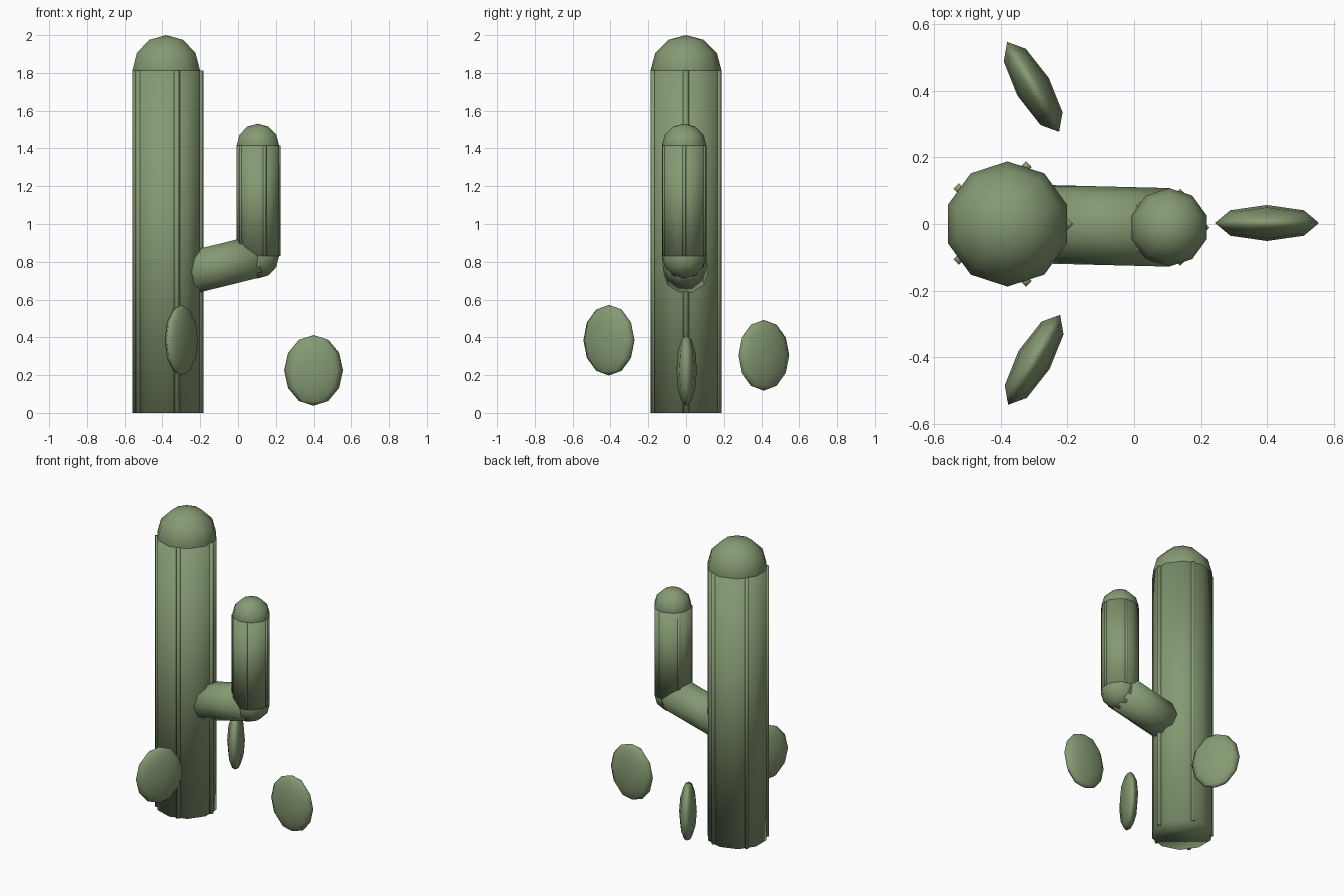
import bpy
from math import cos, sin, tau, radians
from mathutils import Vector

cube = bpy.data.objects.get("Cube")
if cube:
    bpy.data.objects.remove(cube, do_unlink=True)

green = bpy.data.materials.new("cactus_green")
green.use_nodes = True
colour = (0.235, 0.325, 0.17, 1)
green.diffuse_color = colour
bsdf = next(n for n in green.node_tree.nodes if n.type == "BSDF_PRINCIPLED")
bsdf.inputs["Base Color"].default_value = colour


def finish(name):
    ob = bpy.context.object
    ob.name = name
    ob.data.materials.append(green)
    bpy.ops.object.shade_smooth()
    return ob


def tube(name, start, end, radius, sides=10):
    a, b = Vector(start), Vector(end)
    turn = Vector((0, 0, 1)) if (b - a).xy.length < 1e-4 else b - a
    rot = (0, 0, 0) if turn.xy.length < 1e-4 else turn.to_track_quat("Z", "X").to_euler()
    bpy.ops.mesh.primitive_cylinder_add(vertices=sides, radius=radius, depth=(b - a).length,
                                        location=(a + b) / 2, rotation=rot)
    return finish(name)


def ball(name, centre, size, segments=10, turn=0):
    bpy.ops.mesh.primitive_uv_sphere_add(segments=segments, ring_count=6, radius=1,
                                         location=centre, rotation=(0, 0, turn))
    bpy.context.object.scale = size
    return finish(name)


def ribs(name, x, y, bottom, top, distance, radius):
    # Five slim diamond-section ribs spaced around a stem
    for i in range(5):
        a = i * tau / 5
        px, py = x + distance * cos(a), y + distance * sin(a)
        tube(f"{name}_{i + 1}", (px, py, bottom), (px, py, top), radius, 4)


# Main trunk with rounded top
tube("trunk", (-0.38, 0, 0), (-0.38, 0, 1.813), 0.188)
ball("trunk_dome", (-0.38, 0, 1.813), (0.188, 0.188, 0.187))
ribs("trunk_rib", -0.38, 0, 0, 1.813, 0.18, 0.017)

# Side arm: sloping branch, elbow, upright and rounded top
elbow = (0.105, -0.01, 0.83)
tube("arm_branch", (-0.3, 0, 0.73), elbow, 0.118)
ball("arm_elbow", elbow, (0.118, 0.118, 0.118))
tube("arm_upright", elbow, (0.105, -0.01, 1.415), 0.118)
ball("arm_dome", (0.105, -0.01, 1.415), (0.118, 0.118, 0.116))
ribs("arm_rib", 0.105, -0.01, 0.83, 1.415, 0.109, 0.012)

# Flat oval pads standing around the trunk
pads = [("left_pad", 0.4, 0.003, 0.225, 0),
        ("back_pad", -0.303, 0.412, 0.305, 120),
        ("front_pad", -0.3, -0.408, 0.385, 60)]
for name, x, y, z, angle in pads:
    ball(name, (x, y, z), (0.156, 0.054, 0.187), 8, radians(angle))
